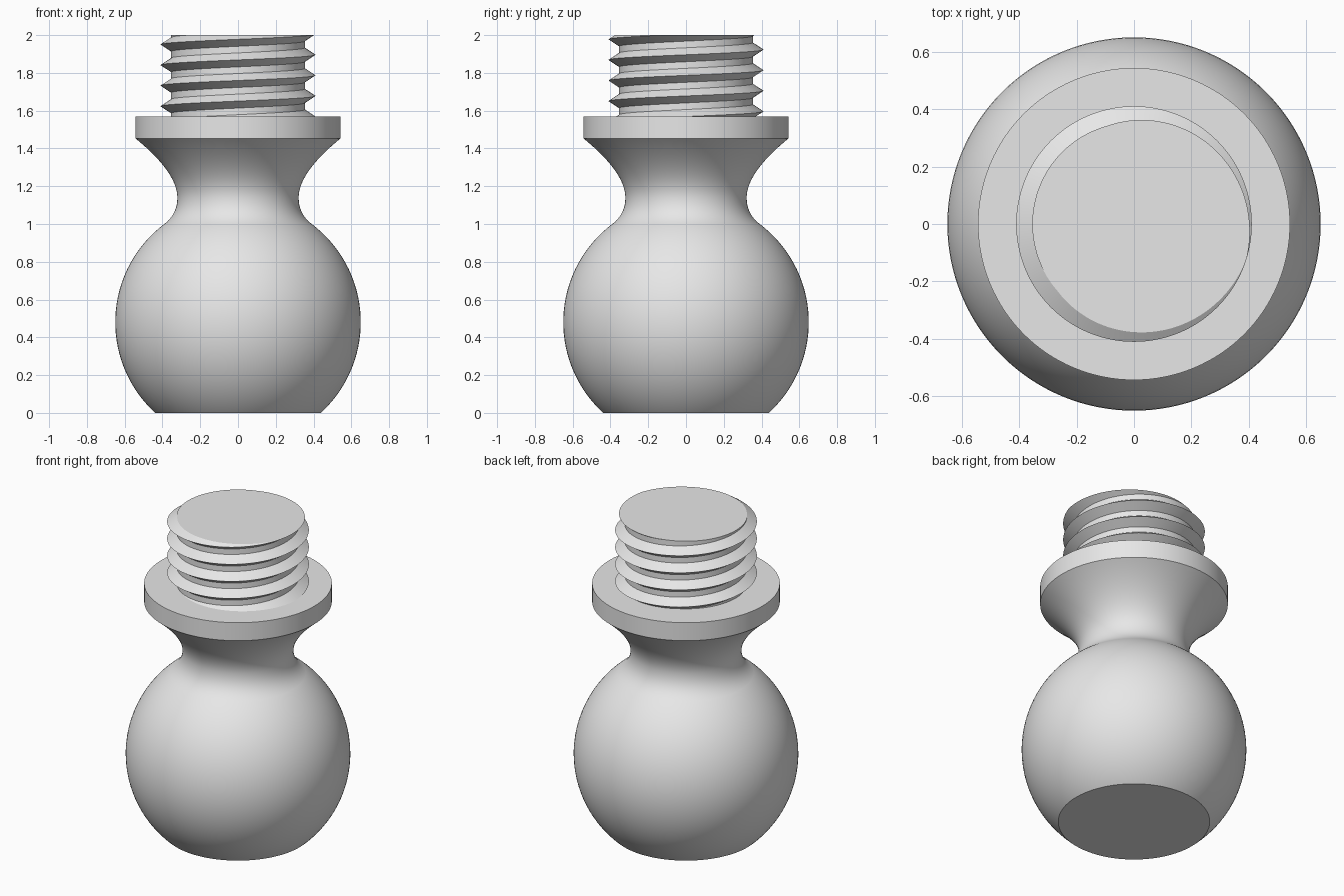
import bpy
import bmesh
from math import sin, cos, pi, sqrt, radians
from mathutils import Vector
from mathutils.geometry import interpolate_bezier

cube = bpy.data.objects.get("Cube")
if cube:
    bpy.data.objects.remove(cube, do_unlink=True)

SEGMENTS = 128
GREY = (0.8, 0.8, 0.8, 1.0)

grey = bpy.data.materials.new("plain_grey")
grey.use_nodes = True
grey.diffuse_color = GREY
grey.node_tree.nodes["Principled BSDF"].inputs["Base Color"].default_value = GREY


def finish(name, bm):
    """Turn a bmesh into a shaded object."""
    bmesh.ops.recalc_face_normals(bm, faces=bm.faces)
    mesh = bpy.data.meshes.new(name)
    bm.to_mesh(mesh)
    bm.free()
    mesh.materials.append(grey)
    obj = bpy.data.objects.new(name, mesh)
    bpy.context.collection.objects.link(obj)
    bpy.ops.object.select_all(action="DESELECT")
    obj.select_set(True)
    bpy.context.view_layer.objects.active = obj
    bpy.ops.object.shade_smooth_by_angle(angle=radians(30))
    return obj


def lathe(name, profile):
    """Revolve (radius, z) points about z and cap both ends."""
    bm = bmesh.new()
    rings = []
    for r, z in profile:
        angles = [2 * pi * i / SEGMENTS for i in range(SEGMENTS)]
        rings.append([bm.verts.new((r * cos(a), r * sin(a), z)) for a in angles])
    for low, high in zip(rings, rings[1:]):
        for i in range(SEGMENTS):
            j = (i + 1) % SEGMENTS
            bm.faces.new((low[i], low[j], high[j], high[i]))
    bm.faces.new(rings[0])
    bm.faces.new(rings[-1])
    return finish(name, bm)


def bezier(points, count):
    """Sample a curve given as start, two handles and end in (radius, z)."""
    knots = [Vector((r, z, 0)) for r, z in points]
    return [(p.x, p.y) for p in interpolate_bezier(*knots, count)]


# Ball with a flat foot, flowing into a waisted neck
BALL_R, BALL_Z, NECK_Z = 0.65, 0.48, 1.0
ball = []
for i in range(41):
    z = NECK_Z * (1 - cos(pi * i / 40)) / 2
    ball.append((sqrt(BALL_R ** 2 - (z - BALL_Z) ** 2), z))
waist = bezier([ball[-1], (0.345, 1.035), (0.321, 1.08), (0.321, 1.14)], 10)
flare = bezier([(0.321, 1.14), (0.321, 1.25), (0.44, 1.37), (0.543, 1.453)], 20)
lathe("ball_and_neck", ball + waist[1:] + flare[1:])

# Flange collar
lathe("flange", [(0.543, 1.453), (0.543, 1.568)])

# Screw thread: a V ridge wound up a helix, trimmed level at the top
ROOT, CREST, HALF, PITCH, TOP = 0.354, 0.41, 0.037, 0.109, 2.0
TURNS_BELOW, TURNS_ABOVE = 5, 2
bm = bmesh.new()
sections = []
for i in range(-TURNS_BELOW * SEGMENTS, TURNS_ABOVE * SEGMENTS + 1):
    a = 2 * pi * i / SEGMENTS
    z = TOP + 0.005 + PITCH * i / SEGMENTS
    sections.append([bm.verts.new((r * cos(a), r * sin(a), z + dz))
                     for r, dz in ((ROOT, -HALF), (CREST, 0), (ROOT, HALF))])
for i in range(len(sections) - 1):
    s, t = sections[i], sections[i + 1]
    for k in range(2):
        bm.faces.new((s[k], t[k], t[k + 1], s[k + 1]))
    if i + SEGMENTS + 1 < len(sections):
        u, v = sections[i + SEGMENTS], sections[i + SEGMENTS + 1]
        bm.faces.new((s[2], t[2], v[0], u[0]))
for height, normal in ((TOP, (0, 0, 1)), (1.54, (0, 0, -1))):
    cut = bmesh.ops.bisect_plane(
        bm, geom=bm.verts[:] + bm.edges[:] + bm.faces[:], dist=1e-6,
        plane_co=(0, 0, height), plane_no=normal, clear_outer=True)
    rim = [e for e in cut["geom_cut"] if isinstance(e, bmesh.types.BMEdge)]
    bmesh.ops.contextual_create(bm, geom=rim)
finish("screw_thread", bm)
